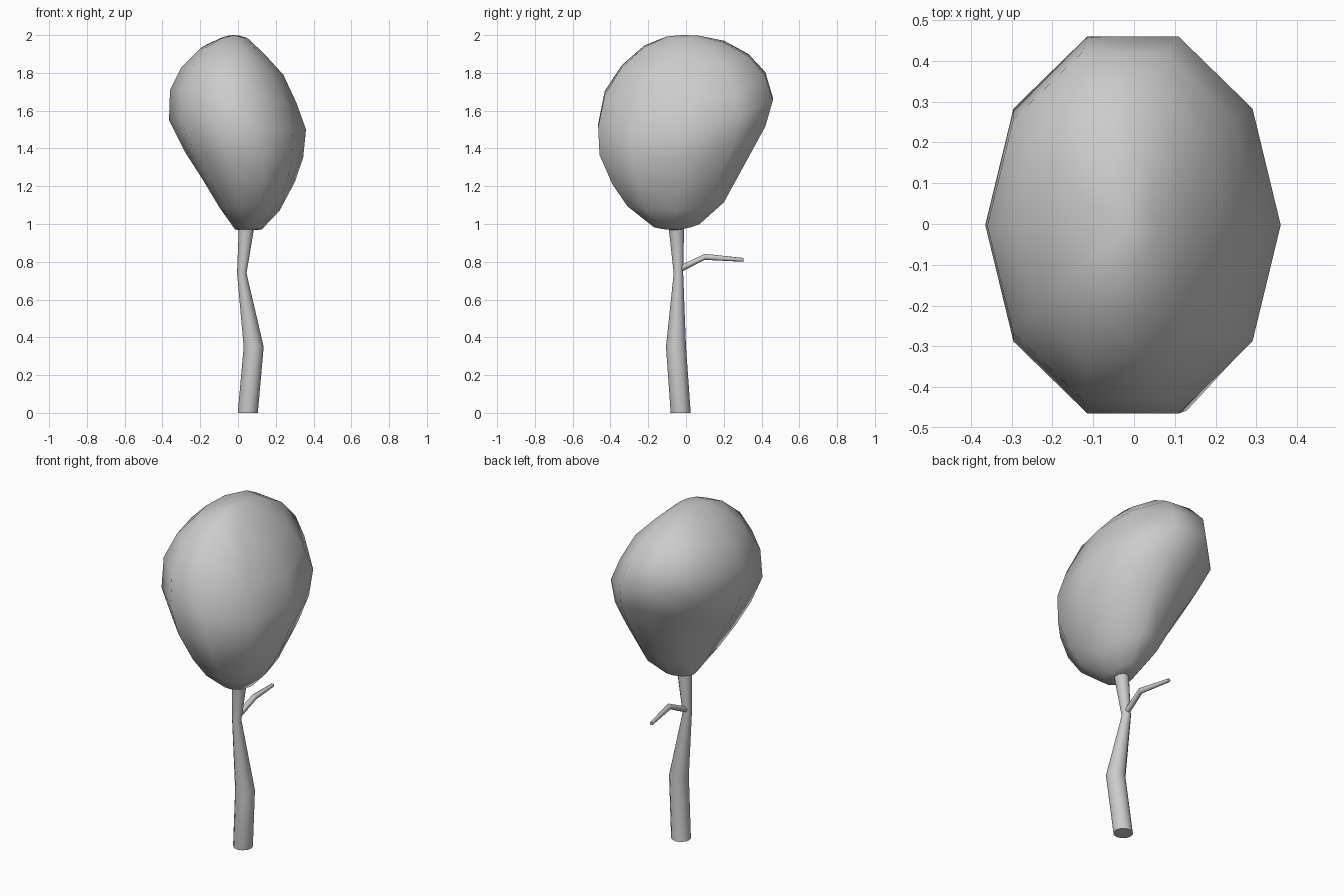
import bpy, bmesh, math

if "Cube" in bpy.data.objects:
    bpy.data.objects.remove(bpy.data.objects["Cube"])


def skin(name, rings, start=None, end=None):
    """Join rings of points with quads; close the ends with a pole point or a flat cap."""
    bm = bmesh.new()
    loops = [[bm.verts.new(p) for p in ring] for ring in rings]
    n = len(loops[0])
    for a, b in zip(loops, loops[1:]):
        for i in range(n):
            bm.faces.new((a[i], a[(i + 1) % n], b[(i + 1) % n], b[i]))
    for loop, pole in ((loops[0], start), (loops[-1], end)):
        if pole:
            v = bm.verts.new(pole)
            for i in range(n):
                bm.faces.new((loop[i], loop[(i + 1) % n], v))
        else:
            bm.faces.new(loop)
    bmesh.ops.recalc_face_normals(bm, faces=bm.faces)
    mesh = bpy.data.meshes.new(name)
    bm.to_mesh(mesh)
    bm.free()
    obj = bpy.data.objects.new(name, mesh)
    bpy.context.collection.objects.link(obj)
    bpy.ops.object.select_all(action='DESELECT')
    obj.select_set(True)
    bpy.context.view_layer.objects.active = obj
    bpy.ops.object.shade_smooth_by_angle(angle=math.radians(50))
    return obj


def circle(x, y, z, r, sides, upright):
    """Ring lying flat, or upright facing y."""
    pts = []
    for i in range(sides):
        a = 2 * math.pi * i / sides
        u, v = r * math.cos(a), r * math.sin(a)
        pts.append((x + u, y, z + v) if upright else (x + u, y + v, z))
    return pts


# Trunk: bent, tapering tube (x, y, z, radius)
trunk = [(0.052, -0.028, 0, 0.053), (0.083, -0.053, 0.35, 0.053),
         (0.02, -0.04, 0.74, 0.025), (0.047, -0.052, 1.0, 0.042)]
skin("trunk", [circle(*p, 12, False) for p in trunk])

# Side branch pointing to the back
branch = [(0.022, -0.035, 0.76, 0.018), (0.038, 0.1, 0.826, 0.016),
          (0.012, 0.305, 0.81, 0.01)]
skin("branch", [circle(*p, 8, True) for p in branch])

# Crown: tilted rings given by left x,z / right x,z / front y,z / back y,z
crown = [
    (-0.10, 1.98, 0.055, 1.98, -0.10, 1.995, 0.06, 2.00),
    (-0.20, 1.93, 0.14, 1.90, -0.22, 1.945, 0.20, 1.97),
    (-0.30, 1.83, 0.24, 1.79, -0.34, 1.84, 0.33, 1.90),
    (-0.36, 1.71, 0.31, 1.64, -0.43, 1.70, 0.42, 1.80),
    (-0.365, 1.55, 0.36, 1.50, -0.465, 1.53, 0.46, 1.67),
    (-0.28, 1.38, 0.345, 1.35, -0.458, 1.38, 0.42, 1.53),
    (-0.19, 1.24, 0.30, 1.22, -0.39, 1.22, 0.33, 1.36),
    (-0.10, 1.09, 0.22, 1.07, -0.31, 1.10, 0.20, 1.12),
    (-0.015, 0.97, 0.125, 0.97, -0.17, 0.985, 0.07, 1.00),
]


def crown_ring(xl, zl, xr, zr, yf, zf, yb, zb, sides=10):
    pts = []
    for i in range(sides):
        a = 2 * math.pi * i / sides
        c, s = math.cos(a), math.sin(a) / math.sin(math.radians(72))
        mid = (c * c * (zl + zr) + (1 - c * c) * (zf + zb)) / 2
        z = mid + c * (zr - zl) / 2 + s * (zb - zf) / 2
        pts.append(((xl + xr) / 2 + c * (xr - xl) / 2,
                    (yf + yb) / 2 + s * (yb - yf) / 2, min(z, 2.0)))
    return pts


skin("crown", [crown_ring(*r) for r in crown],
     start=(-0.02, -0.02, 2.0), end=(0.055, -0.05, 0.966))
